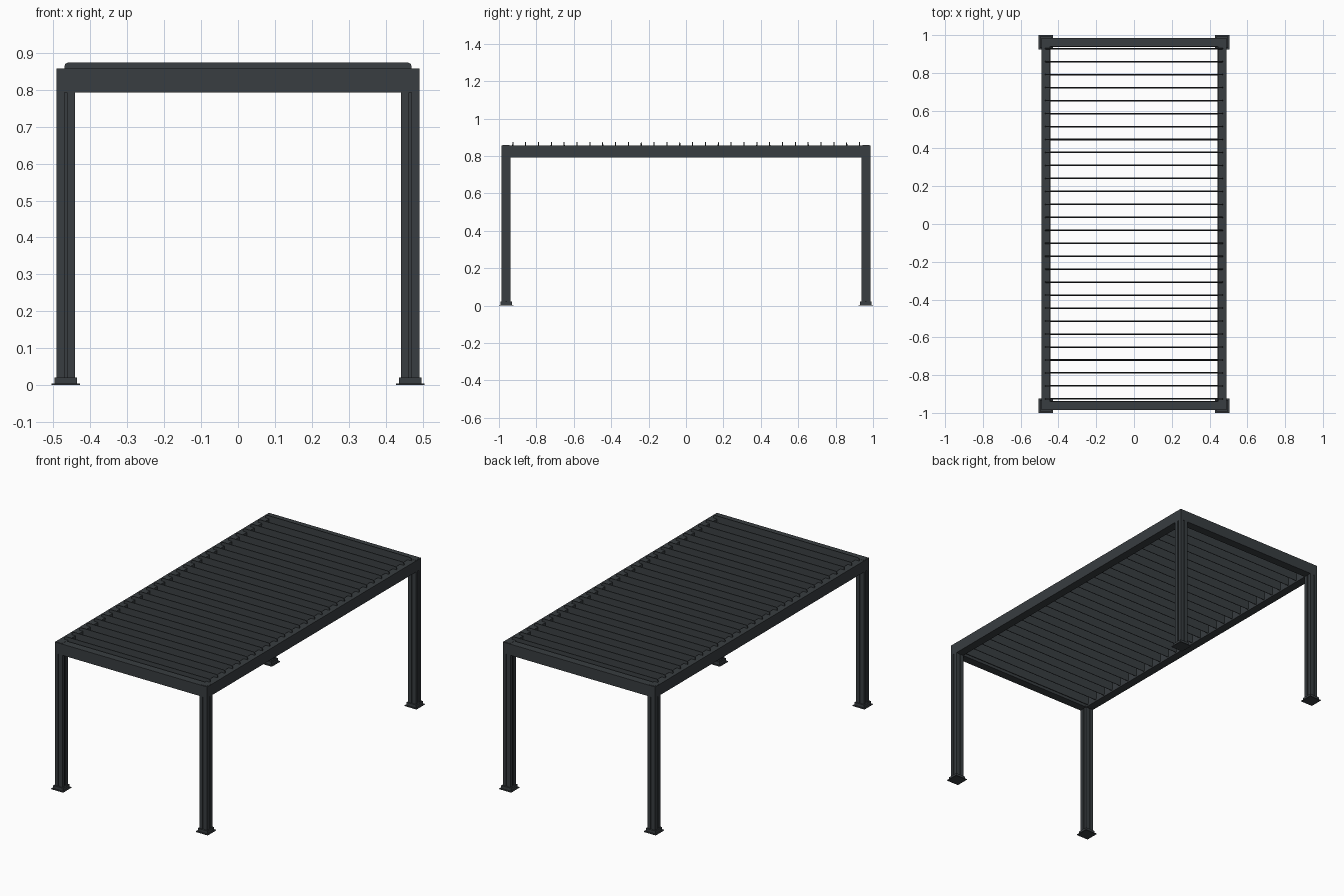
import bpy, bmesh

if "Cube" in bpy.data.objects:
    bpy.data.objects.remove(bpy.data.objects["Cube"])

mat = bpy.data.materials.new("anthracite")
mat.diffuse_color = (0.04, 0.047, 0.052, 1)
mat.use_nodes = True
mat.node_tree.nodes["Principled BSDF"].inputs["Base Color"].default_value = mat.diffuse_color

CX, CY = 0.4665, 0.9615      # post centres
HALF = 0.0245                # half post width
Z_BEAM, Z_TOP = 0.792, 0.857


def finish(name, bm):
    bmesh.ops.recalc_face_normals(bm, faces=bm.faces)
    me = bpy.data.meshes.new(name)
    bm.to_mesh(me)
    bm.free()
    ob = bpy.data.objects.new(name, me)
    me.materials.append(mat)
    bpy.context.collection.objects.link(ob)
    return ob


def skin(name, rings, closed=False):
    """Join rings of points with quads; cap the ends unless closed."""
    bm = bmesh.new()
    vs = [[bm.verts.new(p) for p in ring] for ring in rings]
    n, m = len(vs), len(vs[0])
    for i in range(n if closed else n - 1):
        a, b = vs[i], vs[(i + 1) % n]
        for j in range(m):
            k = (j + 1) % m
            bm.faces.new((a[j], a[k], b[k], b[j]))
    if not closed:
        bm.faces.new(vs[0])
        bm.faces.new(vs[-1])
    return finish(name, bm)


def prism(name, outline, cx, cy, z0, z1):
    return skin(name, [[(cx + x, cy + y, z) for x, y in outline] for z in (z0, z1)])


def square(h):
    return [(-h, -h), (h, -h), (h, h), (-h, h)]


# Post section: square with a narrow groove down the middle of every face
g, d = 0.004, 0.005
side = [(-HALF, -HALF), (-g, -HALF), (-g, -HALF + d), (g, -HALF + d), (g, -HALF)]
post_outline = []
for r in range(4):
    for x, y in side:
        for _ in range(r):
            x, y = -y, x
        post_outline.append((x, y))

# Posts with base plate, collar and corner cap
for sx, xn in ((-1, "left"), (1, "right")):
    for sy, yn in ((-1, "front"), (1, "back")):
        x, y, tag = sx * CX, sy * CY, f"{yn}_{xn}"
        prism(f"{tag}_post", post_outline, x, y, 0.004, Z_BEAM + 0.002)
        prism(f"{tag}_base_plate", square(0.0385), x, y, 0, 0.004)
        prism(f"{tag}_base_collar", square(0.031), x, y, 0.003, 0.021)
        prism(f"{tag}_corner_cap", square(0.019), x, y, Z_TOP - 0.002, Z_TOP + 0.001)

# Mitred roof frame: beam profile (inward offset, z) swept round the rectangle
OX, OY = CX + HALF, CY + HALF
profile = [(0, Z_BEAM), (0.049, Z_BEAM), (0.049, Z_BEAM + 0.008), (0.045, Z_BEAM + 0.008),
           (0.045, Z_TOP), (0, Z_TOP)]
skin("roof_frame", [[(sx * (OX - o), sy * (OY - o), z) for o, z in profile]
                    for sx, sy in ((-1, -1), (1, -1), (1, 1), (-1, 1))], closed=True)

# Open louvre blades: upright slim leaf section, upper corners rounded at the ends
z0, z1, t = 0.802, 0.874, 0.004
N = 28
for i in range(N):
    y = -0.926 + i * (1.854 / (N - 1))
    rings = []
    for x, top in ((-0.47, z1 - 0.010), (-0.467, z1 - 0.003), (-0.460, z1),
                   (0.460, z1), (0.467, z1 - 0.003), (0.47, z1 - 0.010)):
        rings.append([(x, y - t * 0.4, z0), (x, y + t * 0.4, z0), (x, y + t, 0.838),
                      (x, y + t * 0.6, top), (x, y - t * 0.6, top), (x, y - t, 0.838)])
    skin(f"louvre_blade_{i + 1:02d}", rings)
